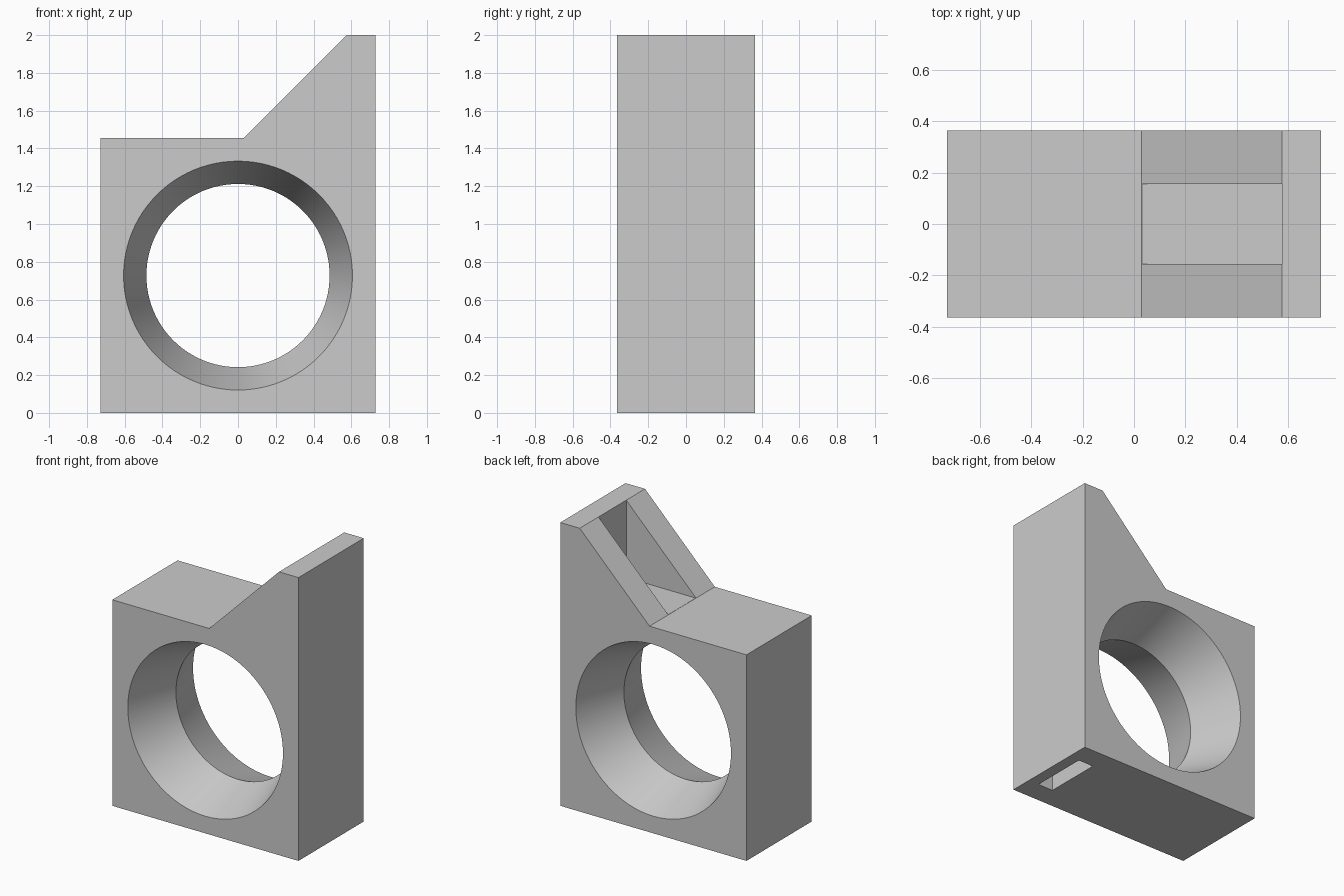
import bpy, bmesh, math

cube = bpy.data.objects.get("Cube")
if cube:
    bpy.data.objects.remove(cube, do_unlink=True)

HALF_X, HALF_Y = 0.727, 0.364      # half width and half depth
SHOULDER, TOP = 1.4545, 2.0        # shoulder and post heights
BORE_Z = HALF_X                    # bore axis height
MOUTH, NECK = 0.606, 0.485         # bore radii at the faces and the middle

grey = bpy.data.materials.new("light_grey")
grey.use_nodes = True
colour = (0.6, 0.6, 0.6, 1)
grey.diffuse_color = colour
grey.node_tree.nodes["Principled BSDF"].inputs["Base Color"].default_value = colour


def loft(name, sections):
    """Closed solid through cross-sections of equal point count."""
    bm = bmesh.new()
    rings = [[bm.verts.new(p) for p in s] for s in sections]
    for a, b in zip(rings, rings[1:]):
        for i in range(len(a)):
            j = (i + 1) % len(a)
            bm.faces.new((a[i], a[j], b[j], b[i]))
    bm.faces.new(rings[0])
    bm.faces.new(rings[-1])
    bmesh.ops.recalc_face_normals(bm, faces=bm.faces)
    mesh = bpy.data.meshes.new(name)
    bm.to_mesh(mesh)
    bm.free()
    mesh.materials.append(grey)
    obj = bpy.data.objects.new(name, mesh)
    bpy.context.collection.objects.link(obj)
    return obj


def extrude(name, profile, half):
    """Extrude an x-z profile evenly along y."""
    return loft(name, [[(x, y, z) for x, z in profile] for y in (-half, half)])


def box(name, x0, x1, half, z0, z1):
    return extrude(name, [(x0, z0), (x1, z0), (x1, z1), (x0, z1)], half)


def circle(y, r, n=96):
    return [(r * math.cos(t), y, BORE_Z + r * math.sin(t))
            for t in (math.tau * i / n for i in range(n))]


# Block with a raised post braced by a 45 degree slope
block = extrude("bracket_block", [
    (-HALF_X, 0), (HALF_X, 0), (HALF_X, TOP), (0.575, TOP),
    (0.03, SHOULDER), (-HALF_X, SHOULDER)], HALF_Y)

# Double-flared bore, continued a little past both faces
over = HALF_Y + 0.1
flare = NECK + (MOUTH - NECK) * over / HALF_Y
bore = loft("bore_cutter",
            [circle(-over, flare), circle(0, NECK), circle(over, flare)])

# Pocket between the two braces, and blind slot under the post
pocket = box("pocket_cutter", 0.031, 0.575, 0.155, SHOULDER - 0.0005, TOP + 0.2)
slot = box("slot_cutter", 0.526, 0.645, 0.206, -0.1, 0.3)

bpy.ops.object.select_all(action='DESELECT')
bpy.context.view_layer.objects.active = block
block.select_set(True)
for cutter in (bore, pocket, slot):
    cutter.hide_render = True
    mod = block.modifiers.new(cutter.name, 'BOOLEAN')
    mod.operation = 'DIFFERENCE'
    mod.solver = 'EXACT'
    mod.object = cutter
    bpy.ops.object.modifier_apply(modifier=mod.name)
    bpy.data.objects.remove(cutter, do_unlink=True)

bpy.ops.object.shade_smooth_by_angle(angle=math.radians(25))
